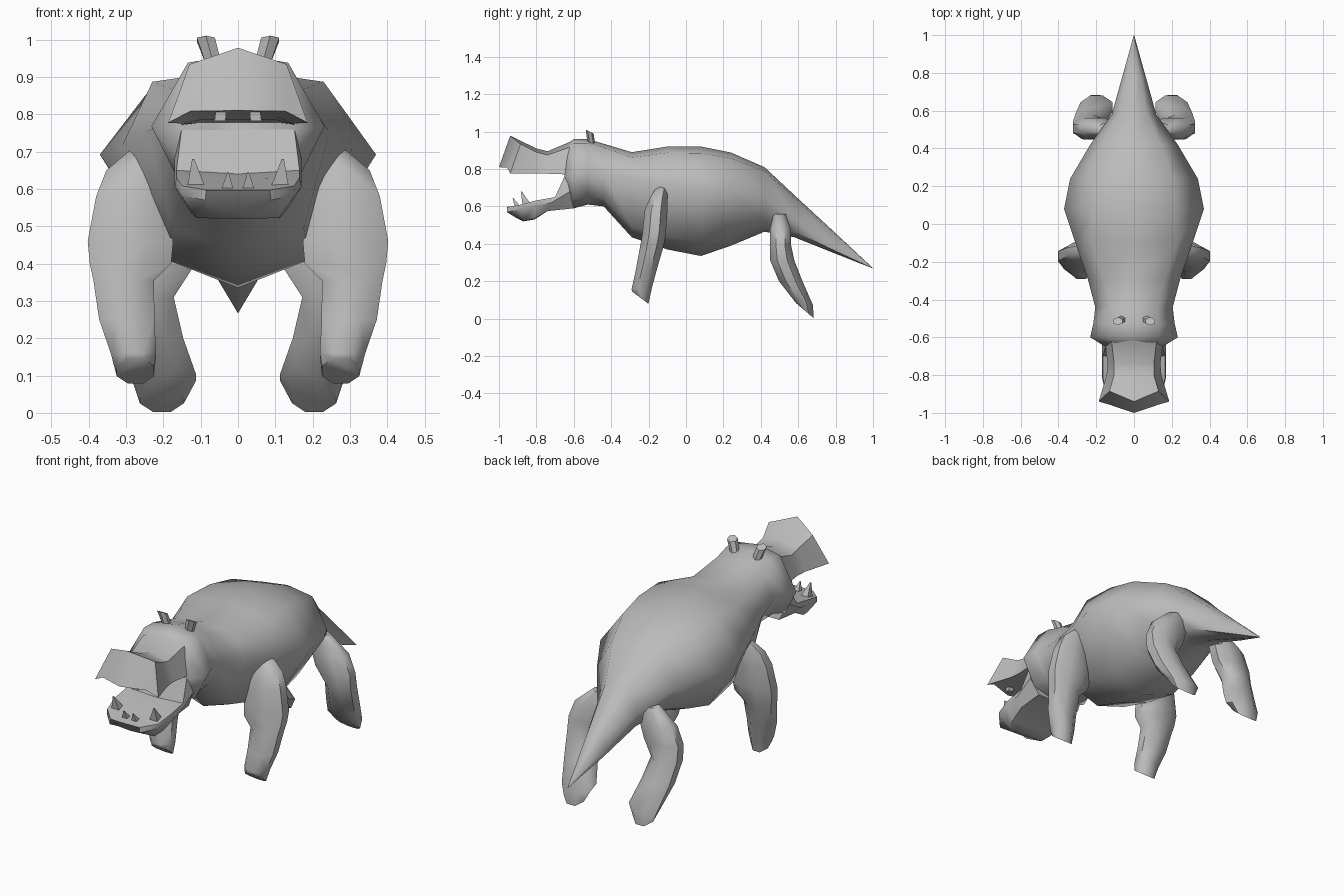
import bpy, bmesh, math

cube = bpy.data.objects.get("Cube")
if cube:
    bpy.data.objects.remove(cube, do_unlink=True)

GREY = (0.5, 0.5, 0.5, 1.0)
hide = bpy.data.materials.new("grey hide")
hide.use_nodes = True
hide.diffuse_color = GREY
hide.node_tree.nodes["Principled BSDF"].inputs["Base Color"].default_value = GREY


def loft(name, rings, smooth=30):
    """Skin a list of equal-sized rings; each end cap is split down its middle."""
    bm = bmesh.new()
    rows = [[bm.verts.new(p) for p in ring] for ring in rings]
    n = len(rows[0])
    for a, b in zip(rows, rows[1:]):
        for i in range(n):
            j = (i + 1) % n
            bm.faces.new((a[i], a[j], b[j], b[i]))
    for end in (rows[0], rows[-1]):
        bm.faces.new(end[:n // 2 + 1])
        bm.faces.new(end[n // 2:] + end[:1])
    bmesh.ops.remove_doubles(bm, verts=bm.verts, dist=0.0005)
    bmesh.ops.recalc_face_normals(bm, faces=bm.faces)
    mesh = bpy.data.meshes.new(name)
    bm.to_mesh(mesh)
    bm.free()
    mesh.materials.append(hide)
    obj = bpy.data.objects.new(name, mesh)
    bpy.context.collection.objects.link(obj)
    bpy.ops.object.select_all(action='DESELECT')
    obj.select_set(True)
    bpy.context.view_layer.objects.active = obj
    bpy.ops.object.shade_smooth_by_angle(angle=math.radians(smooth))


def mirrored(half):
    """Close a half ring that starts and ends on the centre line."""
    return half + [(-x, y, z) for x, y, z in half[-2:0:-1]]


def body_ring(y, top, bottom, w, high, side, low):
    """Eight-point section: high and low are width ratios, side a height ratio."""
    h = top - bottom
    return mirrored([(0, y, top), (w * high, y, top - h * .06),
                     (w, y, bottom + h * side), (w * low, y, bottom + h * .13),
                     (0, y, bottom)])


def oval(x, y, z, rx, ry, pitch=0.0, n=8):
    """Level ring; pitch raises or lowers it from front to back."""
    pts = []
    for i in range(n):
        a = 2 * math.pi * (i + .5) / n
        dx, dy = rx * math.cos(a), ry * math.sin(a)
        pts.append((x + dx, y + dy, z + pitch * dy))
    return pts


def pair(name, rings, smooth=30):
    for side, s in (("left", 1), ("right", -1)):
        loft(side + "_" + name, [[(s * x, y, z) for x, y, z in r] for r in rings], smooth)


def spike(base, tip, r):
    """Four-sided tooth."""
    return [oval(*base, r, r, n=4), oval(*tip, r * .12, r * .12, n=4)]


# Trunk: skull, neck, belly, tail (y, top, bottom, half width, high, side, low ratios)
trunk = [
    (-.65, .92, .60, .150, .60, .50, .80),
    (-.60, .96, .59, .232, .58, .48, .72),
    (-.525, .96, .61, .215, .60, .50, .68),
    (-.44, .935, .60, .205, .62, .52, .66),
    (-.29, .89, .435, .245, .66, .70, .72),
    (-.10, .92, .37, .31, .74, .63, .60),
    (.08, .92, .335, .37, .60, .61, .52),
    (.24, .888, .39, .338, .60, .58, .56),
    (.42, .81, .465, .232, .62, .50, .70),
    (.58, .66, .435, .118, .60, .42, .90),
    (.78, .475, .355, .062, .60, .35, 1.0),
    (1.0, .27, .268, .001, .60, .50, 1.0),
]
loft("body", [body_ring(*s) for s in trunk], 65)

# Upper snout, flaring to a slanted nose with a notched lip
loft("upper_snout", [mirrored(h) for h in (
    [(0, -.61, .95), (.12, -.61, .92), (.155, -.61, .77), (.11, -.61, .775), (0, -.61, .775)],
    [(0, -.74, .895), (.105, -.74, .875), (.14, -.74, .775), (.10, -.74, .785), (0, -.74, .785)],
    [(0, -.80, .91), (.105, -.80, .89), (.145, -.80, .775), (.10, -.80, .795), (0, -.80, .795)],
    [(0, -.94, .978), (.13, -.885, .934), (.187, -.94, .777), (.128, -.957, .808), (0, -1.0, .81)],
)], 50)

# Lower jaw, open, with a rounded chin
loft("lower_jaw", [mirrored(h) for h in (
    [(0, -.645, .77), (.15, -.645, .77), (.17, -.62, .68), (.13, -.60, .59), (0, -.60, .59)],
    [(0, -.70, .64), (.165, -.70, .65), (.17, -.72, .62), (.13, -.74, .575), (0, -.74, .575)],
    [(0, -.81, .625), (.165, -.81, .63), (.17, -.81, .605), (.125, -.81, .535), (0, -.81, .53)],
    [(0, -.90, .605), (.15, -.89, .608), (.152, -.89, .583), (.11, -.865, .522), (0, -.87, .52)],
    [(0, -.958, .597), (.085, -.955, .597), (.088, -.958, .57), (.07, -.91, .545), (0, -.91, .54)],
)], 45)

# Teeth
pair("tusk", spike((.112, -.85, .605), (.12, -.88, .68), .034), 10)
pair("front_tooth", spike((.028, -.90, .598), (.027, -.925, .645), .023), 10)
pair("upper_tooth", [oval(.045, -.93, .82, .019, .016, n=4),
                     oval(.048, -.93, .782, .021, .016, n=4)], 10)

# Ears: short stubs leaning outward
pair("ear", [oval(.064, -.505, .93, .024, .020, n=6),
             oval(.086, -.515, 1.0, .028, .021, -.5, n=6)])

# Front legs: thick upper arm with an inner elbow ledge, narrow shin, sole turned forward
pair("front_leg", [
    oval(.235, -.125, .71, .05, .03),
    oval(.265, -.145, .65, .095, .050),
    oval(.283, -.16, .58, .105, .066),
    oval(.288, -.17, .46, .124, .068),
    oval(.288, -.18, .40, .118, .068),
    oval(.306, -.19, .355, .088, .066),
    oval(.298, -.215, .25, .080, .060),
    oval(.280, -.237, .16, .066, .058),
    oval(.275, -.245, .112, .054, .048, -.75),
], 50)

# Hind legs: thigh bows outward, shin slants back and inward, sole turned forward
pair("hind_leg", [
    oval(.14, .50, .56, .06, .035),
    oval(.19, .505, .48, .105, .060),
    oval(.222, .505, .39, .110, .062),
    oval(.248, .515, .31, .082, .070),
    oval(.228, .56, .20, .088, .068),
    oval(.198, .62, .095, .092, .064, -.4),
    oval(.204, .636, .042, .064, .050, -.85),
], 50)
